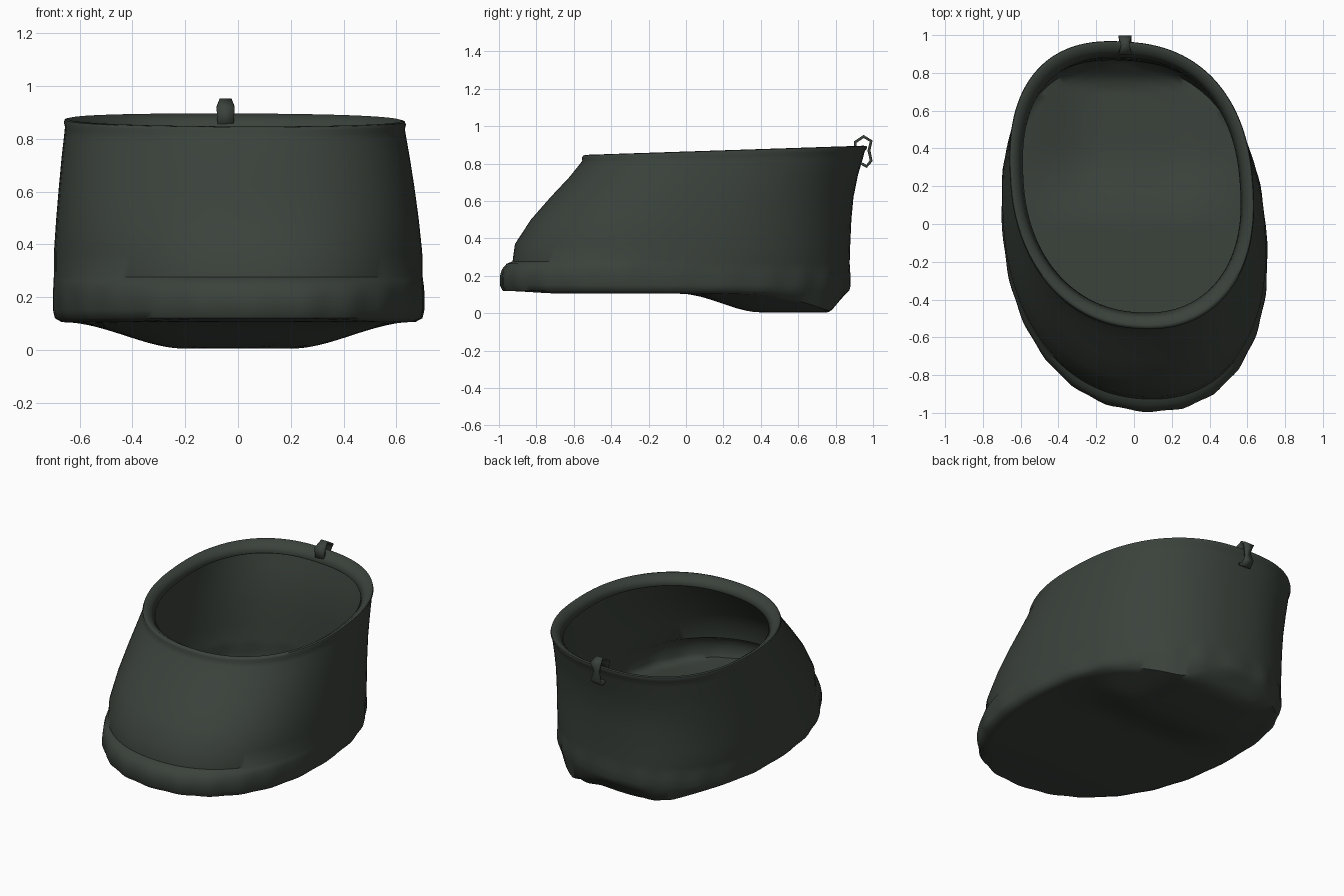
import bpy, bmesh, math
from mathutils import Vector

cube = bpy.data.objects.get("Cube")
if cube:
    bpy.data.objects.remove(cube)

SEG = 120
SKEW = -0.055


def make_material(name, color):
    mat = bpy.data.materials.new(name)
    mat.use_nodes = True
    mat.diffuse_color = color
    bsdf = mat.node_tree.nodes["Principled BSDF"]
    bsdf.inputs["Base Color"].default_value = color
    bsdf.inputs["Roughness"].default_value = 0.8
    return mat


rubber = make_material("dark green rubber", (0.043, 0.054, 0.044, 1))


def finish(bm, name, angle, thickness, offset):
    bmesh.ops.recalc_face_normals(bm, faces=bm.faces)
    mesh = bpy.data.meshes.new(name)
    bm.to_mesh(mesh)
    bm.free()
    obj = bpy.data.objects.new(name, mesh)
    bpy.context.collection.objects.link(obj)
    mesh.materials.append(rubber)
    bpy.ops.object.select_all(action="DESELECT")
    obj.select_set(True)
    bpy.context.view_layer.objects.active = obj
    bpy.ops.object.shade_smooth_by_angle(angle=math.radians(angle))
    solid = obj.modifiers.new("thickness", "SOLIDIFY")
    solid.thickness = thickness
    solid.offset = offset


def ramp(a, b, v):
    t = max(0, min(1, (v - a) / (b - a)))
    return t * t * (3 - 2 * t)


def sole_height(x, y):
    # flat sole with a heel bulge and a slightly raised toe
    bulge = ramp(-0.03, 0.4, y) * ramp(0.865, 0.755, y) * ramp(0.66, 0.2, abs(x))
    return 0.105 - 0.1 * bulge + 0.015 * ramp(-0.65, -1, y)


def oval(front, back, half, scale=1, wave=0):
    # egg-shaped outline, squarer towards the back and skewed like a foot
    mid, length = (front + back) / 2, (back - front) / 2
    points = []
    for i in range(SEG):
        a = 2 * math.pi * i / SEG
        c, s = math.cos(a), math.sin(a)
        power = 2 / (2.4 if s > 0 else 2.2)
        k = scale * (1 + wave * math.cos(24 * a))
        x = k * half * math.copysign(abs(c) ** power, c)
        y = mid + k * length * math.copysign(abs(s) ** power, s)
        points.append((x + SKEW * y, y + SKEW * x))
    return points


# sole, from the middle outwards
SCALES = [0.06, 0.15, 0.25, 0.35, 0.45, 0.55, 0.65, 0.74, 0.82, 0.89, 0.95, 1]
rings = [[Vector((x, y, sole_height(x, y)))
          for x, y in oval(-0.94, 0.85, 0.665, s)] for s in SCALES]

# wall rings: front y, back y, half width, height, tilt, wave
WALL = [
    (-0.975, 0.868, 0.692, 0.12, 0, 0.005),
    (-0.991, 0.876, 0.699, 0.15, 0, 0.005),
    (-0.991, 0.876, 0.7, 0.2, 0, 0.004),
    (-0.982, 0.874, 0.699, 0.235, 0, 0.002),
    (-0.957, 0.873, 0.696, 0.265, 0, 0),
    (-0.926, 0.873, 0.695, 0.277, 0, 0),
    (-0.913, 0.876, 0.694, 0.37, 0, 0),
    (-0.828, 0.882, 0.683, 0.5, 0, 0),
    (-0.723, 0.893, 0.67, 0.62, 0, 0),
    (-0.623, 0.918, 0.656, 0.735, 0.01, 0),
    (-0.568, 0.943, 0.645, 0.81, 0.02, 0),
    # collar folded inwards
    (-0.553, 0.953, 0.641, 0.84, 0.033, 0),
    (-0.555, 0.966, 0.645, 0.857, 0.033, 0),
    (-0.548, 0.964, 0.641, 0.868, 0.033, 0),
    (-0.533, 0.948, 0.628, 0.871, 0.033, 0),
    (-0.498, 0.913, 0.598, 0.85, 0.033, 0),
    (-0.468, 0.88, 0.574, 0.815, 0.033, 0),
]
for front, back, half, z, tilt, wave in WALL:
    rings.append([Vector((x, y, z + tilt * (y - 0.2)))
                  for x, y in oval(front, back, half, 1, wave)])

# thin shoe shell, open at the collar
bm = bmesh.new()
loops = [[bm.verts.new(p) for p in ring] for ring in rings]
for a, b in zip(loops, loops[1:]):
    for i in range(SEG):
        j = (i + 1) % SEG
        bm.faces.new((a[i], a[j], b[j], b[i]))
bm.faces.new(loops[0])
finish(bm, "shoe_shell", 50, 0.008, -1)

# pull tab: a waisted strap looping over the back of the collar (y, z, half width)
STRAP = [(0.905, 0.84, 0.03), (0.905, 0.915, 0.034), (0.95, 0.945, 0.022),
         (0.99, 0.92, 0.034), (0.978, 0.87, 0.017), (0.99, 0.815, 0.03),
         (0.965, 0.785, 0.034), (0.94, 0.8, 0.034)]
bm = bmesh.new()
rows = [[bm.verts.new((-0.047 + side * w, y, z)) for side in (-1, 1)]
        for y, z, w in STRAP]
for a, b in zip(rows, rows[1:]):
    bm.faces.new((a[0], a[1], b[1], b[0]))
finish(bm, "pull_tab", 30, 0.016, 0)
